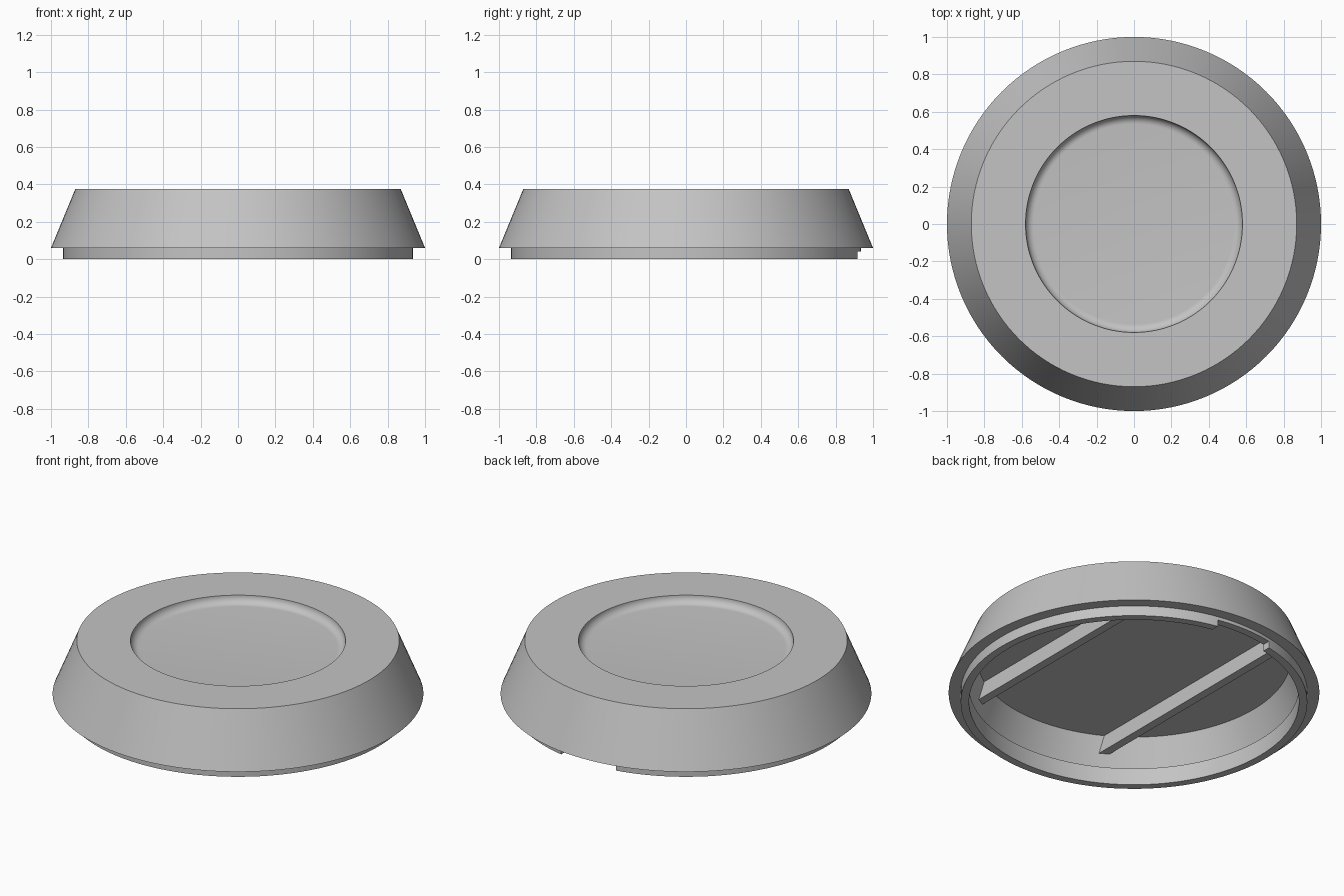
import bpy, bmesh, math
from mathutils import Vector

cube = bpy.data.objects.get("Cube")
if cube:
    bpy.data.objects.remove(cube, do_unlink=True)

grey = bpy.data.materials.new("plain_grey")
grey.use_nodes = True
colour = (0.55, 0.55, 0.55, 1)
grey.diffuse_color = colour
grey.node_tree.nodes["Principled BSDF"].inputs["Base Color"].default_value = colour


def finish(bm, name):
    bmesh.ops.recalc_face_normals(bm, faces=bm.faces)
    mesh = bpy.data.meshes.new(name)
    bm.to_mesh(mesh)
    bm.free()
    mesh.materials.append(grey)
    obj = bpy.data.objects.new(name, mesh)
    bpy.context.collection.objects.link(obj)
    return obj


def lathe(name, profile, steps=128):
    bm = bmesh.new()
    verts = [bm.verts.new((r, 0, z)) for r, z in profile]
    edges = [bm.edges.new(pair) for pair in zip(verts, verts[1:])]
    bmesh.ops.spin(bm, geom=verts + edges, cent=(0, 0, 0), axis=(0, 0, 1),
                   angle=math.tau, steps=steps, use_duplicate=False)
    bmesh.ops.remove_doubles(bm, verts=bm.verts, dist=0.0001)
    return finish(bm, name)


def box(name, low, high):
    low, high = Vector(low), Vector(high)
    bm = bmesh.new()
    bmesh.ops.create_cube(bm, size=1)
    bmesh.ops.scale(bm, vec=high - low, verts=bm.verts)
    bmesh.ops.translate(bm, vec=(low + high) / 2, verts=bm.verts)
    return finish(bm, name)


# Hollow tapered cap: underside, lip, flared wall, top and rounded dish
top, dish_radius, fillet = 0.375, 0.58, 0.045
profile = [(0, 0.27), (0.845, 0.27), (0.917, 0.1), (0.89, 0.1), (0.89, 0),
           (0.935, 0), (0.935, 0.06), (1, 0.06), (0.87, top)]
for i in range(9):
    a = math.pi / 2 * i / 8
    profile.append((dish_radius - fillet * (1 - math.cos(a)),
                    top - fillet * math.sin(a)))
profile.append((0, top - fillet))
cap = lathe("cap_shell", profile)

# Notch through the back of the lip
cutter = box("notch_cutter", (-0.18, 0.8, -0.05), (0.18, 1.1, 0.04))
cutter.hide_render = True
cut = cap.modifiers.new("notch", 'BOOLEAN')
cut.operation = 'DIFFERENCE'
cut.solver = 'EXACT'
cut.object = cutter
bpy.ops.object.select_all(action='DESELECT')
cap.select_set(True)
bpy.context.view_layer.objects.active = cap
bpy.ops.object.modifier_apply(modifier=cut.name)
bpy.data.objects.remove(cutter, do_unlink=True)
bpy.ops.object.shade_smooth_by_angle(angle=math.radians(30))

# Two parallel ribs under the top
for side, x in (("left", 0.435), ("right", -0.435)):
    box(side + "_rib", (x - 0.025, -0.784, 0.18), (x + 0.025, 0.784, 0.275))
